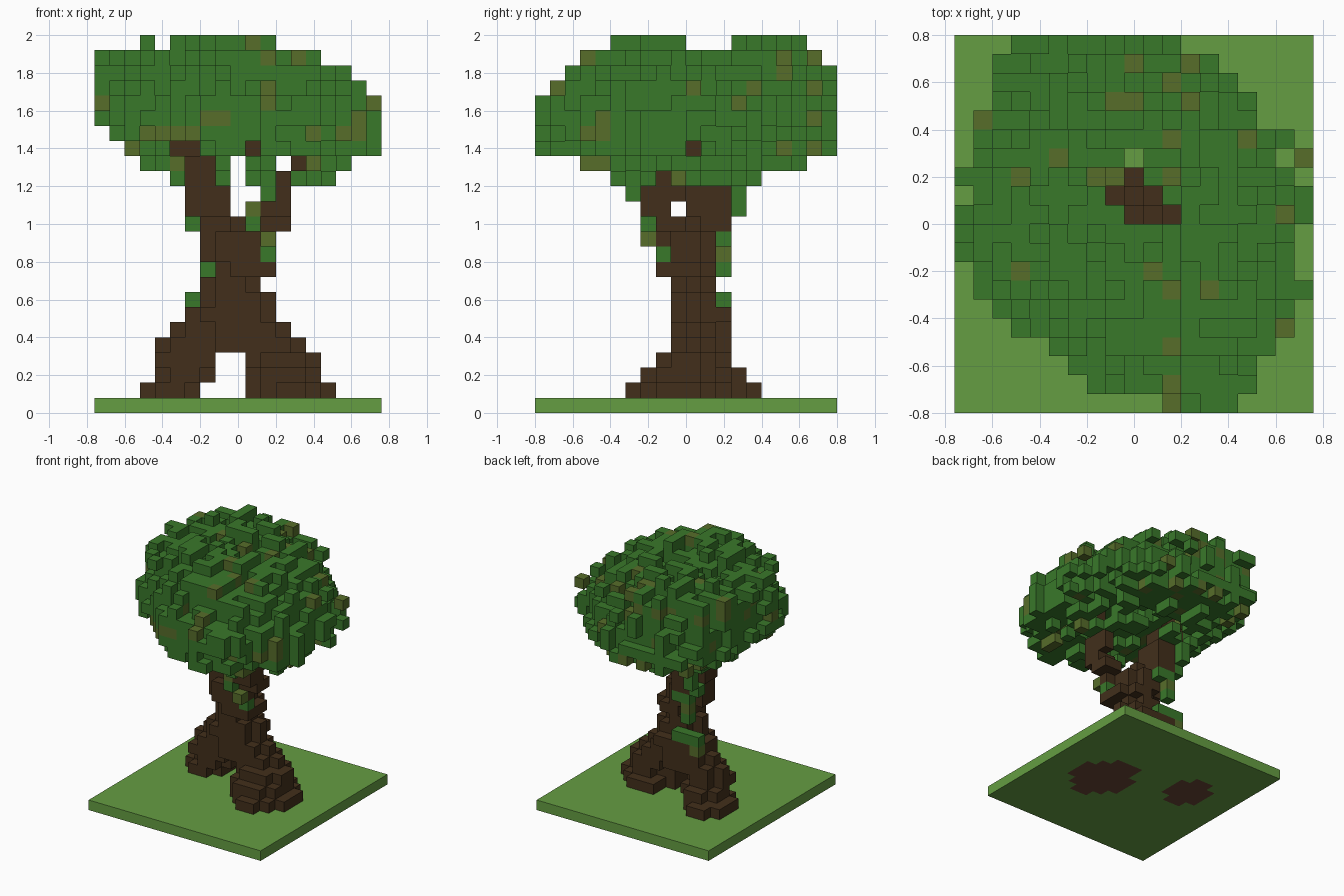
import bpy
import bmesh
import random
from mathutils import Vector

rng = random.Random(7)
CELL = 0.08
NX, NY = 19, 20

if "Cube" in bpy.data.objects:
    bpy.data.objects.remove(bpy.data.objects["Cube"], do_unlink=True)


def linear(value):
    value /= 255
    return value / 12.92 if value <= 0.04045 else ((value + 0.055) / 1.055) ** 2.4


def material(name, rgb):
    mat = bpy.data.materials.new(name)
    mat.use_nodes = True
    color = [linear(c) for c in rgb] + [1]
    mat.diffuse_color = color
    bsdf = mat.node_tree.nodes["Principled BSDF"]
    bsdf.inputs["Base Color"].default_value = color
    bsdf.inputs["Roughness"].default_value = 0.9
    return mat


leaf = material("leaf_green", (57, 120, 42))
olive = material("olive_leaf", (87, 109, 42))
bark = material("bark_brown", (66, 47, 27))
root_brown = material("root_brown", (104, 68, 52))
grass = material("grass_green", (101, 157, 66))


def ragged_box(x0, x1, y0, y1, k0, k1):
    """Grid cells of a column section with its corners broken away."""
    cells = set()
    for i in range(x0, x1):
        for j in range(y0, y1):
            u = (2 * i + 1 - x0 - x1) / (x1 - x0)
            v = (2 * j + 1 - y0 - y1) / (y1 - y0)
            if u * u + v * v < rng.uniform(0.75, 1.1):
                cells.update((i, j, k) for k in range(k0, k1 + 1))
    return cells


def wood(sections):
    return set().union(*(ragged_box(*s) for s in sections))


# Roots, trunk and the two limbs: x range, y range, layer range
root_left = wood([(10, 16, 6, 13, 0, 1), (10, 15, 7, 12, 2, 2), (10, 15, 8, 12, 3, 3),
                  (9, 14, 9, 12, 4, 4), (9, 13, 9, 12, 5, 5)])
root_right = wood([(3, 7, 10, 15, 0, 1), (4, 8, 10, 14, 2, 2), (4, 8, 10, 13, 3, 3),
                   (4, 9, 10, 13, 4, 4), (5, 9, 10, 13, 5, 5)])
trunk = wood([(7, 11, 9, 13, 4, 5), (6, 12, 9, 13, 6, 6), (7, 12, 9, 12, 7, 7),
              (7, 11, 9, 12, 8, 8), (8, 12, 8, 12, 9, 9), (7, 11, 8, 12, 10, 11),
              (7, 10, 9, 12, 12, 12)])
limb_right = wood([(7, 9, 11, 13, 12, 12), (6, 9, 10, 13, 13, 14),
                   (6, 8, 10, 13, 15, 16), (5, 7, 11, 13, 17, 18)])
limb_left = wood([(10, 12, 8, 9, 9, 11), (11, 13, 8, 10, 12, 12), (11, 13, 7, 9, 13, 13),
                  (12, 13, 7, 10, 14, 15), (13, 14, 8, 10, 16, 17),
                  (10, 11, 10, 11, 17, 17)])
timber = root_left | root_right | trunk | limb_right | limb_left

# Vines creeping up the trunk
olive_vines = {(6, 12, 6), (7, 12, 10), (11, 7, 11), (10, 7, 13)}
green_vines = {(6, 12, 7), (7, 12, 7), (8, 12, 7), (7, 12, 9), (8, 12, 11),
               (7, 12, 11), (6, 12, 12), (6, 13, 13), (6, 13, 14), (5, 13, 15),
               (11, 8, 10), (10, 7, 12), (11, 6, 14), (11, 6, 15), (11, 6, 16)}
vines = olive_vines | green_vines
root_left, root_right, trunk, limb_left, limb_right, timber = (
    part - vines for part in (root_left, root_right, trunk, limb_left, limb_right, timber))

# Crown: extents of each layer from the bottom up, and of each row front to back
layers = [(4, 16, 5, 15), (3, 17, 2, 18), (2, 19, 0, 20), (1, 19, 0, 20),
          (0, 19, 0, 20), (0, 19, 0, 20), (0, 18, 1, 20), (0, 17, 2, 20),
          (0, 15, 3, 19), (3, 13, 5, 18)]
rows = [(11, 15), (7, 16), (6, 16), (5, 17), (3, 18), (2, 18), (1, 19), (1, 19),
        (0, 18), (0, 18), (0, 19), (0, 19), (0, 18), (1, 19), (1, 18), (1, 17),
        (2, 16), (2, 15), (2, 14), (3, 13)]
shaft = {(8, 11), (9, 11), (10, 11), (9, 10), (10, 10), (11, 10), (9, 12), (9, 13)}
LEAN = -0.25

crown = set()
for k, (x0, x1, y0, y1) in enumerate(layers, 15):
    for j in range(y0, y1):
        for i in range(max(x0, rows[j][0]), min(x1, rows[j][1])):
            u = (2 * i + 1 - x0 - x1) / (x1 - x0)
            v = (2 * j + 1 - y0 - y1) / (y1 - y0)
            q = (u * u - 2 * LEAN * u * v + v * v) / (1 - LEAN * LEAN)
            limit = 1.0 + rng.uniform(-0.38, 0.2)
            if 18 <= k <= 20:
                limit += 0.15
            if q > limit or (i, j) in shaft:
                continue
            # ragged hanging skirt below, hollow around the limbs
            if k < 17 and (q < 0.4 or i == 9 or rng.random() < 0.3):
                continue
            if k < 17 and j < 11 and i in (6, 7, 13):
                continue
            if k == 17 and (q < 0.2 or j < 11 and i in (5, 6)
                            or j < 10 and i == 10 or j == 10 and i > 10):
                continue
            # broken tufts on top
            if k == 24 and (10 <= j < 13 or rng.random() < 0.25):
                continue
            crown.add((i, j, k))

# Uneven tuft heights: some columns lose their top leaf
for i, j in sorted({cell[:2] for cell in crown}):
    if rng.random() < 0.35:
        crown.discard((i, j, max(k for k in range(25) if (i, j, k) in crown)))
crown -= timber | vines

# Ground slab, with the roots let into it
ground = {(i, j, 0) for i in range(NX) for j in range(NY)} - timber
filled = timber | vines | crown | ground

SIDES = [Vector(d) for d in ((1, 0, 0), (-1, 0, 0), (0, 1, 0),
                             (0, -1, 0), (0, 0, 1), (0, 0, -1))]


def build(name, cells, mats, second):
    """Skin the open sides of a set of cells; second(cell) picks the other colour."""
    bm = bmesh.new()
    for cell in sorted(cells):
        index = int(second(cell))
        center = Vector(cell) + Vector((0.5 - NX / 2, 0.5 - NY / 2, 0.5))
        for n in SIDES:
            if tuple(int(a + b) for a, b in zip(cell, n)) in filled:
                continue
            a = Vector((n.y, n.z, n.x))
            b = n.cross(a)
            corners = [n + a + b, n - a + b, n - a - b, n + a - b]
            face = bm.faces.new([bm.verts.new((center + c / 2) * CELL) for c in corners])
            face.material_index = index
    bmesh.ops.remove_doubles(bm, verts=bm.verts, dist=0.001)
    bmesh.ops.recalc_face_normals(bm, faces=bm.faces)
    mesh = bpy.data.meshes.new(name)
    bm.to_mesh(mesh)
    bm.free()
    for mat in mats:
        mesh.materials.append(mat)
    bpy.context.collection.objects.link(bpy.data.objects.new(name, mesh))


def buried(cell):
    return cell[2] == 0


build("ground_slab", ground, [grass], lambda cell: False)
build("left_root", root_left, [bark, root_brown], buried)
build("right_root", root_right - root_left, [bark, root_brown], buried)
build("trunk", trunk - root_left - root_right, [bark], lambda cell: False)
build("left_limb", limb_left - trunk, [bark], lambda cell: False)
build("right_limb", limb_right - trunk, [bark], lambda cell: False)
build("vines", vines, [leaf, olive], lambda cell: cell in olive_vines)
build("crown", crown, [leaf, olive], lambda cell: rng.random() < 0.11)
